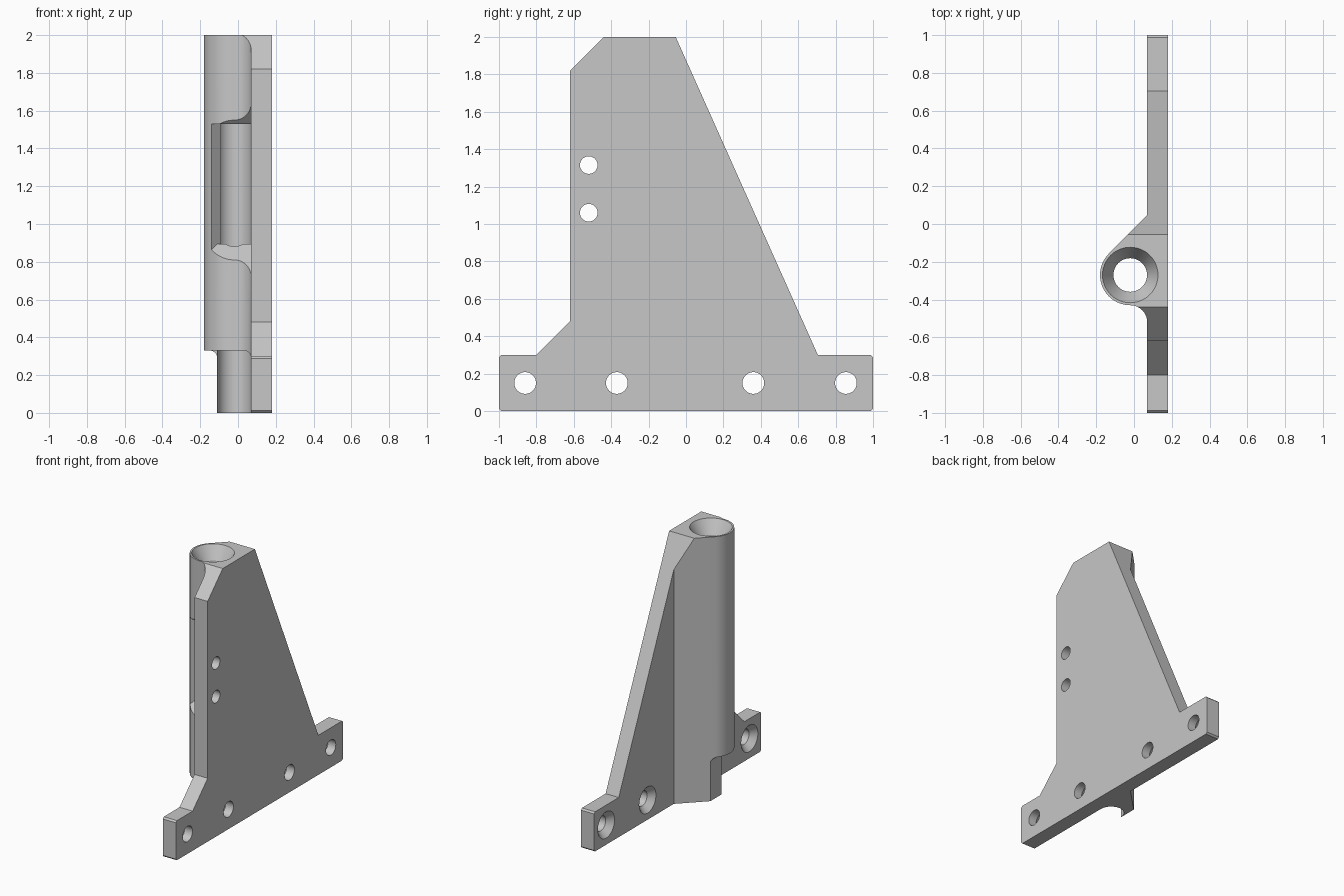
import bpy, bmesh
from math import sin, cos, pi, radians

if "Cube" in bpy.data.objects:
    bpy.data.objects.remove(bpy.data.objects["Cube"])

grey = bpy.data.materials.new("light_grey")
grey.use_nodes = True
COLOUR = (0.57, 0.57, 0.57, 1)
grey.diffuse_color = COLOUR
grey.node_tree.nodes["Principled BSDF"].inputs["Base Color"].default_value = COLOUR


def arc(cx, cy, r, start, end, steps):
    """Points on an arc, angles in degrees."""
    angles = [radians(start + (end - start) * i / steps) for i in range(steps + 1)]
    return [(cx + r * cos(a), cy + r * sin(a)) for a in angles]


def loft(name, rings, axis):
    """Closed solid through 2D rings, each placed at a position on the axis."""
    place = {"x": lambda p, h: (h, p[0], p[1]),
             "y": lambda p, h: (p[0], h, p[1]),
             "z": lambda p, h: (p[0], p[1], h)}[axis]
    bm = bmesh.new()
    loops = [[bm.verts.new(place(p, h)) for p in pts] for pts, h in rings]
    for a, b in zip(loops, loops[1:]):
        for i in range(len(a)):
            j = (i + 1) % len(a)
            bm.faces.new((a[i], a[j], b[j], b[i]))
    bm.faces.new(loops[0])
    bm.faces.new(loops[-1])
    bmesh.ops.recalc_face_normals(bm, faces=bm.faces)
    mesh = bpy.data.meshes.new(name)
    bm.to_mesh(mesh)
    bm.free()
    mesh.materials.append(grey)
    obj = bpy.data.objects.new(name, mesh)
    bpy.context.collection.objects.link(obj)
    return obj


def prism(name, pts, axis, lo, hi):
    return loft(name, [(pts, lo), (pts, hi)], axis)


def turned(name, cx, cy, axis, steps):
    """Round cutter from (radius, position) steps."""
    return loft(name, [(arc(cx, cy, r, 0, 352.5, 47), h) for r, h in steps], axis)


def boolean(target, cutter, operation="DIFFERENCE"):
    mod = target.modifiers.new(cutter.name, "BOOLEAN")
    mod.operation = operation
    mod.solver = "EXACT"
    mod.object = cutter
    dg = bpy.context.evaluated_depsgraph_get()
    result = bpy.data.meshes.new_from_object(target.evaluated_get(dg))
    target.modifiers.clear()
    target.data = result
    bpy.data.objects.remove(cutter)


FACE, BACK = 0.07, 0.18          # the two sides of the plate
TX, TY, R, BORE = -0.02, -0.27, 0.16, 0.089

# Side silhouette shared by plate and tube
c = 0.012
silhouette = [(-1, c), (-1 + c, 0), (1 - c, 0), (1, c), (1, 0.3 - c), (1 - c, 0.3),
              (0.705, 0.3), (-0.055, 2), (-0.44, 2), (-0.62, 1.82), (-0.62, 0.48),
              (-0.8, 0.3), (-1 + c, 0.3), (-1, 0.3 - c)]
bracket = prism("bracket", silhouette, "x", -0.4, BACK)

# Plan outline: plate, sloped web, round tube and front fillet
tube = arc(TX, TY, R, 135, 270, 24)
web_y = tube[0][1] + FACE - tube[0][0]
fillet = arc(TX, TY - R - 0.09, 0.09, 90, 0, 12)[1:]
plan = [(0.3, -1.2), (0.3, 1.2), (FACE, 1.2), (FACE, web_y)] + tube + fillet + [(FACE, -1.2)]
boolean(bracket, prism("plan_outline", plan, "z", -0.2, 2.2), "INTERSECT")

# Through bore with a funnel mouth
boolean(bracket, turned("bore", TX, TY, "z",
                        [(BORE, -0.1), (BORE, 1.9), (0.147, 2), (0.147, 2.1)]))

# Tube cut back at the foot, leaving half of the bore
side_cut = [(-0.4, -0.1), (-0.11, -0.1)] + arc(-0.15, 0.29, 0.04, 0, 90, 8) + [(-0.4, 0.33)]
boolean(bracket, prism("foot_side_cut", side_cut, "y", -0.7, 0.3))
front_cut = [(-0.4, -0.1), (FACE, -0.1)] + arc(FACE - 0.04, 0.29, 0.04, 0, 90, 8) + [(-0.4, 0.33)]
boolean(bracket, prism("foot_front_cut", front_cut, "y", -1.1, TY))

# Window in the tube front, flaring outwards on three sides
window = [(-0.65, 0.59), (-0.345, 0.895), (TY, 0.895), (TY, 1.53), (-0.41, 1.53), (-0.65, 1.77)]
cutter = prism("window", window, "x", -0.4, FACE)
for v in cutter.data.vertices:
    if v.co.x < 0:
        v.co.x = v.co.y + 0.236
boolean(bracket, cutter)

# Countersunk fixing holes along the base
for y in (-0.86, -0.37, 0.36, 0.855):
    boolean(bracket, turned("fixing_hole", y, 0.15, "x",
                            [(0.1, 0), (0.1, FACE), (0.058, FACE + 0.045), (0.058, 0.3)]))

# Plain holes beside the window
for z in (1.06, 1.315):
    boolean(bracket, turned("tie_hole", -0.52, z, "x", [(0.047, -0.3), (0.047, 0.3)]))

bpy.ops.object.select_all(action="DESELECT")
bracket.select_set(True)
bpy.context.view_layer.objects.active = bracket
bpy.ops.object.shade_smooth_by_angle(angle=radians(25))
